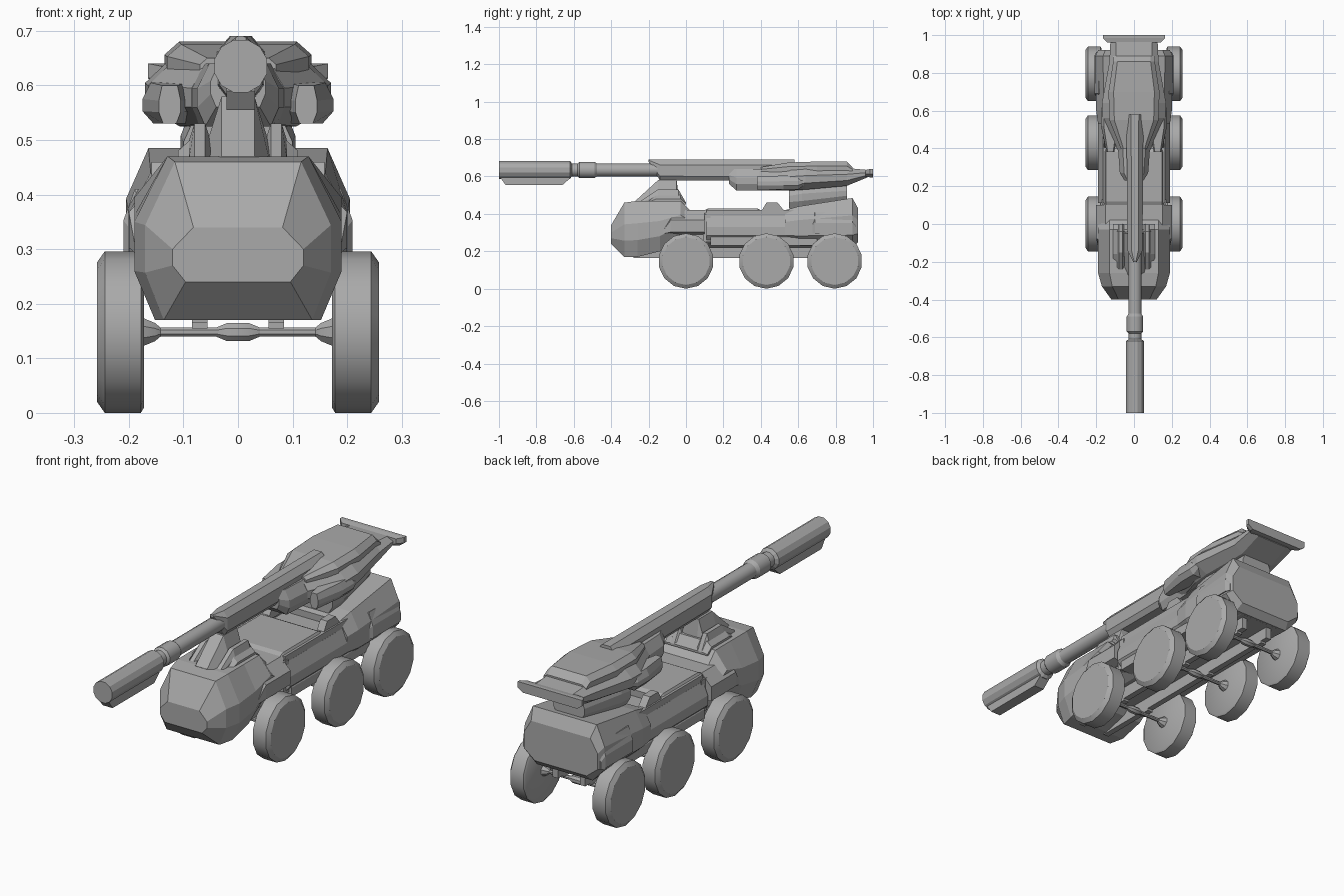
import bpy, bmesh, math

default_cube = bpy.data.objects.get("Cube")
if default_cube:
    bpy.data.objects.remove(default_cube, do_unlink=True)

grey = bpy.data.materials.new("plain_grey")
grey.use_nodes = True
grey.diffuse_color = (.4, .4, .4, 1)
shader = grey.node_tree.nodes["Principled BSDF"]
shader.inputs["Base Color"].default_value = grey.diffuse_color


def skin(name, rings, mirror=False):
    """Join matching rings of points into one closed solid."""
    bm = bmesh.new()
    loops = [[bm.verts.new(point) for point in ring] for ring in rings]
    for near, far in zip(loops, loops[1:]):
        for i in range(len(near)):
            bm.faces.new((near[i - 1], near[i], far[i], far[i - 1]))
    bm.faces.new(loops[0])
    bm.faces.new(loops[-1])
    bmesh.ops.recalc_face_normals(bm, faces=bm.faces)
    mesh = bpy.data.meshes.new(name)
    bm.to_mesh(mesh)
    bm.free()
    mesh.materials.append(grey)
    part = bpy.data.objects.new(name, mesh)
    bpy.context.collection.objects.link(part)
    if mirror:
        part.modifiers.new("mirror", "MIRROR")
    return part


def armour(name, stations, foot=1, roof=1, waist=.3, shoulder=.6, centre=0, mirror=False):
    """Faceted body from (y, half width, bottom, top) stations.
    Foot and roof narrow its lower and upper edges; waist and shoulder place the widest band."""
    rings = []
    for y, width, bottom, top in stations:
        height = top - bottom
        right = [(width * foot, bottom),
                 (width, bottom + height * waist),
                 (width, bottom + height * shoulder),
                 (width * roof, top)]
        left = [(-x, z) for x, z in reversed(right)]
        rings.append([(centre + x, y, z) for x, z in right + left])
    return skin(name, rings, mirror)


def beam(name, start, end, width, bottom, top, **shape):
    """Armour with one constant section."""
    return armour(name, [(y, width, bottom, top) for y in (start, end)], **shape)


def turned(name, profile, place, sides, mirror=False, smooth=True):
    """Round part from (distance, radius) steps; place turns them into points."""
    turns = [math.tau * (i + .5) / sides for i in range(sides)]
    part = skin(name, [[place(distance, radius * math.cos(t), radius * math.sin(t)) for t in turns]
                       for distance, radius in profile], mirror)
    if smooth:
        bpy.ops.object.select_all(action="DESELECT")
        part.select_set(True)
        bpy.context.view_layer.objects.active = part
        bpy.ops.object.shade_smooth_by_angle(angle=math.radians(32))


# Wheels and axles
wheel_radius = .148
rod_radius = .009
inner_face, outer_face = .172, .258
tyre = [(inner_face, wheel_radius - .01), (inner_face + .006, wheel_radius),
        (outer_face - .014, wheel_radius), (outer_face, wheel_radius - .02)]
hub = [(inner_face - .03, rod_radius), (inner_face - .02, rod_radius * 2), (inner_face, rod_radius * 3)]
axle = [(-inner_face, rod_radius), (inner_face, rod_radius)]
casing = [(-.04, rod_radius), (-.02, rod_radius * 2), (.02, rod_radius * 2), (.04, rod_radius)]

for label, axle_y in (("front", 0), ("middle", .43), ("rear", .795)):
    def across(x, y, z):
        return x, axle_y + y, wheel_radius + z

    turned(label + "_wheels", tyre, across, sides=14, mirror=True)
    turned(label + "_hubs", hub, across, sides=8, mirror=True)
    turned(label + "_axle", axle, across, sides=8)
    turned(label + "_differential", casing, across, sides=8)
    beam(label + "_axle_struts", axle_y - .03, axle_y + .03, width=.014,
         bottom=.155, top=.24, centre=.07, mirror=True)

# Underframe
beam("frame_rails", -.28, .86, width=.014, bottom=.165, top=.25, centre=.07, mirror=True)
beam("underbody", -.2, .88, width=.15, bottom=.22, top=.3, foot=.7)

# Cab
armour("cab", [(-.4, .12, .24, .34), (-.33, .17, .17, .46), (-.26, .19, .17, .47),
               (-.14, .19, .2, .47), (-.03, .19, .28, .47), (.02, .19, .28, .42)],
       foot=.8, roof=.68)

# Cab roof housing and barrel rest
armour("roof_housing", [(-.2, .11, .45, .47), (-.16, .11, .45, .5), (-.03, .11, .45, .5), (0, .11, .45, .46)],
       roof=.8)
armour("roof_cheeks", [(-.24, .02, .45, .47), (-.15, .02, .45, .53), (-.04, .02, .45, .53), (0, .02, .45, .46)],
       roof=.5, centre=.07, mirror=True)
armour("barrel_rest", [(-.27, .06, .45, .47), (-.15, .06, .46, .58), (-.05, .06, .46, .58), (-.04, .06, .46, .5)],
       roof=.5, waist=.1, shoulder=.2)

# Hull: front fenders, middle section with a lowered deck, rear block
armour("front_fenders", [(-.12, .19, .29, .33), (-.08, .2, .29, .42), (.1, .2, .29, .42)],
       foot=.8, roof=.75, waist=.1)
beam("hull_joint", .09, .13, width=.17, bottom=.25, top=.4)
beam("middle_hull", .11, .58, width=.19, bottom=.24, top=.39, foot=.8, roof=.87)
beam("deck_rails", .11, .58, width=.018, bottom=.37, top=.42, centre=.147, mirror=True)
armour("deck_slab", [(.1, .16, .38, .42), (.12, .16, .38, .43), (.38, .16, .38, .43), (.4, .16, .38, .42)],
       roof=.92)
armour("deck_humps", [(.4, .018, .4, .41), (.43, .018, .4, .46), (.49, .018, .4, .46), (.53, .018, .4, .41)],
       centre=.14, mirror=True)
beam("side_skirts", .13, .7, width=.185, bottom=.23, top=.3, roof=.9)
armour("rear_hull", [(.53, .19, .24, .42), (.6, .2, .23, .44), (.89, .205, .22, .485), (.92, .19, .25, .43)],
       foot=.7, roof=.8, waist=.25, shoulder=.65)
armour("rear_fenders", [(.66, .19, .295, .36), (.69, .21, .295, .41), (.89, .21, .295, .41), (.91, .2, .295, .36)],
       roof=.9, waist=.1, shoulder=.5)

# Turret pedestal
armour("turret_pedestal", [(.55, .1, .43, .54), (.62, .105, .43, .56), (.86, .08, .47, .56)],
       foot=.8, roof=.8)

# Turret shell with side pods, forward nose, rear lip and roof plate
armour("turret_shell", [(.39, .085, .53, .63), (.56, .165, .525, .64), (.64, .17, .53, .645),
                        (.86, .13, .55, .645), (.97, .125, .595, .635)],
       foot=.65, roof=.75, shoulder=.65)
armour("side_pods", [(.38, .02, .53, .6), (.52, .05, .53, .605), (.6, .05, .53, .605), (.64, .04, .56, .59)],
       foot=.6, roof=.7, centre=.125, mirror=True)
armour("turret_lip", [(.96, .14, .6, .635), (.985, .165, .595, .64), (1, .165, .595, .64)],
       foot=.85, waist=.4)
armour("roof_plate", [(.4, .07, .62, .65), (.55, .13, .62, .675), (.7, .135, .62, .68),
                      (.86, .11, .62, .68), (.89, .11, .62, .65)],
       roof=.8)
armour("turret_nose", [(.23, .05, .56, .64), (.27, .075, .525, .64), (.6, .1, .525, .64)],
       foot=.8, roof=.7)

# Gun: sleeve, barrel, collar, muzzle and the block below it
gun_x, gun_z = .005, .635
bore_radius = .035
collar_radius = .045
muzzle_radius = .05


def along(y, x, z):
    return gun_x + x, y, gun_z + z


armour("gun_sleeve", [(-.2, .01, .68, .69), (-.14, .04, .58, .69), (.58, .045, .575, .69)],
       foot=.6, roof=.45, waist=.2, shoulder=.75, centre=gun_x)
turned("gun_barrel", [(-.64, bore_radius), (-.1, bore_radius)], along, sides=12)
turned("barrel_collar", [(-.58, bore_radius), (-.57, collar_radius),
                         (-.49, collar_radius), (-.475, bore_radius)], along, sides=12)
turned("muzzle", [(-1, muzzle_radius), (-.62, muzzle_radius), (-.61, bore_radius)],
       along, sides=12, smooth=False)
armour("muzzle_block", [(-.99, .026, .59, .6), (-.965, .026, .555, .6), (-.66, .026, .555, .6), (-.62, .026, .59, .6)],
       centre=gun_x)
